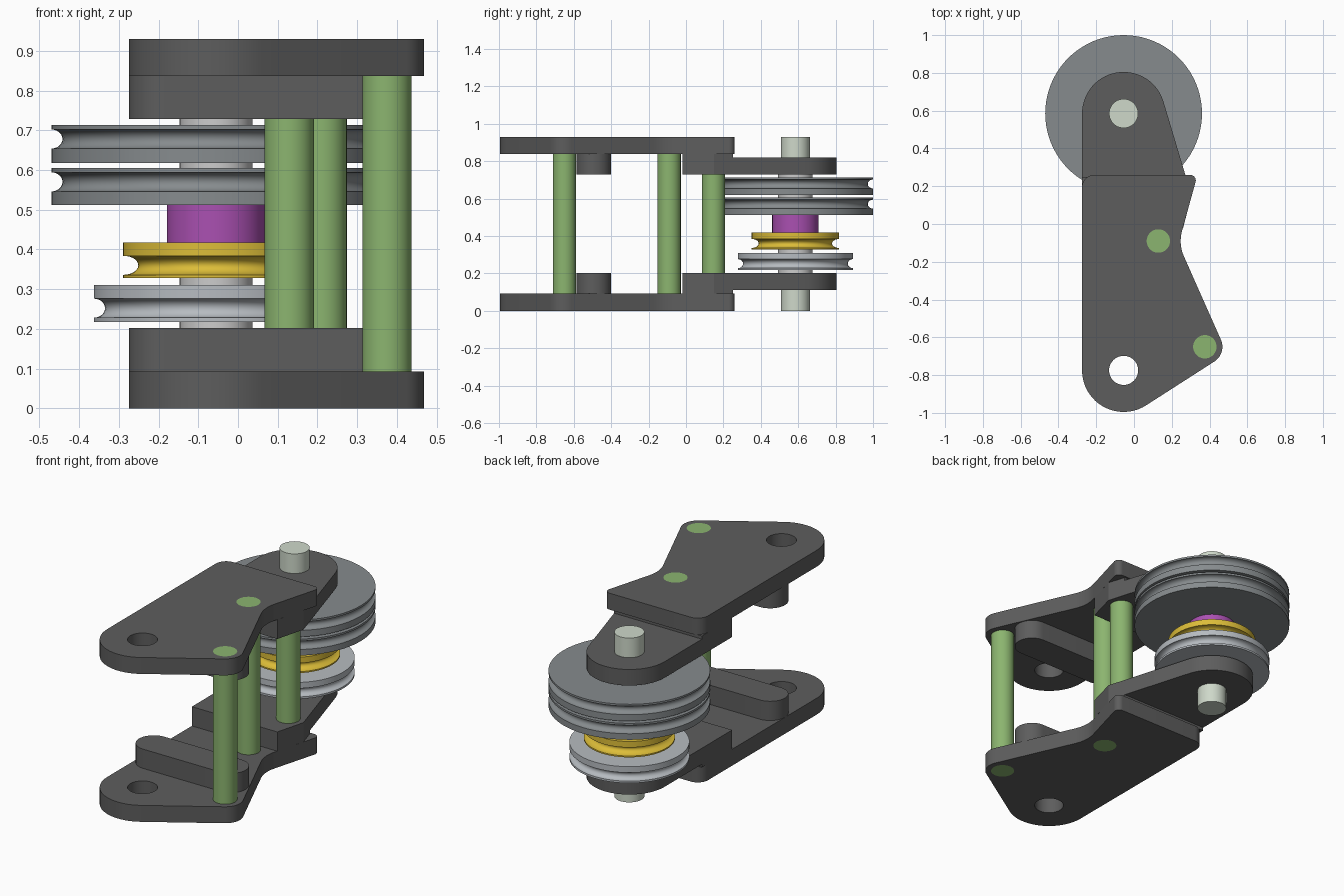
import bpy, bmesh
from math import sin, cos, pi, atan2, sqrt
from mathutils import Vector

if "Cube" in bpy.data.objects:
    bpy.data.objects.remove(bpy.data.objects["Cube"])

H = 0.93                    # overall height
AX, AY = -0.055, 0.585      # pulley axle centre


def material(name, rgb):
    m = bpy.data.materials.new(name)
    m.diffuse_color = (*rgb, 1)
    m.use_nodes = True
    m.node_tree.nodes["Principled BSDF"].inputs["Base Color"].default_value = m.diffuse_color
    return m


DARK = material("dark_grey", (0.11, 0.11, 0.11))
GREEN = material("green", (0.26, 0.46, 0.16))
PALE = material("pale_green", (0.62, 0.69, 0.59))
MID = material("mid_grey", (0.24, 0.26, 0.27))
LIGHT = material("light_grey", (0.47, 0.50, 0.53))
YELLOW = material("yellow", (0.72, 0.51, 0.04))
PURPLE = material("purple", (0.40, 0.08, 0.44))


def finish(name, bm, mat):
    bmesh.ops.remove_doubles(bm, verts=bm.verts, dist=1e-5)
    bmesh.ops.recalc_face_normals(bm, faces=bm.faces)
    me = bpy.data.meshes.new(name)
    bm.to_mesh(me)
    bm.free()
    ob = bpy.data.objects.new(name, me)
    bpy.context.collection.objects.link(ob)
    if mat:
        me.materials.append(mat)
    return ob


def circle(x, y, r, n=48):
    return [(x + r * cos(2 * pi * i / n), y + r * sin(2 * pi * i / n)) for i in range(n)]


def belt(circles):
    """Counter-clockwise outline tangent to circles; negative radius = concave arc."""
    n = len(circles)
    normals = []
    for i in range(n):
        x1, y1, r1 = circles[i]
        x2, y2, r2 = circles[(i + 1) % n]
        d = Vector((x2 - x1, y2 - y1))
        k = (r1 - r2) / d.length
        d.normalize()
        normals.append(d * k + Vector((d.y, -d.x)) * sqrt(max(0, 1 - k * k)))
    pts = []
    for i, (x, y, r) in enumerate(circles):
        if r == 0:
            pts.append((x, y))
            continue
        a = atan2(normals[i - 1].y, normals[i - 1].x)
        b = atan2(normals[i].y, normals[i].x)
        turn = (b - a + pi) % (2 * pi) - pi
        if r > 0 and turn < 0:
            turn += 2 * pi
        steps = max(4, int(abs(turn) / 0.1))
        for s in range(steps + 1):
            t = a + turn * s / steps
            pts.append((x + r * cos(t), y + r * sin(t)))
    return pts


def prism(name, loops, z0, z1, mat):
    """Extrude an outline (with optional hole loops) from z0 to z1."""
    bm = bmesh.new()
    edges = []
    for loop in loops:
        vs = [bm.verts.new((x, y, z0)) for x, y in loop]
        edges += [bm.edges.new((vs[i - 1], vs[i])) for i in range(len(vs))]
    bmesh.ops.triangle_fill(bm, edges=edges, use_beauty=True, use_dissolve=False)
    ext = bmesh.ops.extrude_face_region(bm, geom=bm.faces[:], use_keep_orig=True)
    top = [v for v in ext["geom"] if isinstance(v, bmesh.types.BMVert)]
    bmesh.ops.translate(bm, verts=top, vec=(0, 0, z1 - z0))
    return finish(name, bm, mat)


def lathe(name, profile, mat, n=80):
    """Revolve a closed (radius, z) profile around the axle."""
    bm = bmesh.new()
    rings = [[bm.verts.new((AX + r * c, AY + r * s, z)) for r, z in profile]
             for c, s in ((cos(2 * pi * i / n), sin(2 * pi * i / n)) for i in range(n))]
    for i in range(n):
        a, b = rings[i - 1], rings[i]
        for j in range(len(profile)):
            bm.faces.new((a[j - 1], b[j - 1], b[j], a[j]))
    return finish(name, bm, mat)


def pulley(name, r, z0, z1, groove_z, groove_r, depth, mat):
    """Disc with a round rope groove in its rim."""
    groove = [(r - depth * cos(t), groove_z + groove_r * sin(t))
              for t in (-pi / 2 + pi * i / 14 for i in range(15))]
    lathe(name, [(0.077, z0), (r, z0)] + groove + [(r, z1), (0.077, z1)], mat)


# Outlines of the side frames
posts = {"front_post": (0.375, -0.65), "middle_post": (0.129, -0.09)}
PR = 0.062
plate = belt([(-0.055, -0.775, 0.22), (0.375, -0.65, 0.093), (0.447, -0.09, -0.2),
              (0.297, 0.23, 0.03), (-0.21, 0.195, 0.065)])
holes = [circle(-0.055, -0.775, 0.077)] + [circle(x, y, PR) for x, y in posts.values()]
bar = belt([(-0.182, -0.493, 0.093), (0.30, -0.493, 0.093)])
block = [(-0.275, -0.02), (0.26, -0.02), (0.305, 0.15), (0.275, 0.25), (-0.275, 0.25)]
arm = belt([(-0.275, 0.25, 0), (0.275, 0.25, 0), (AX, AY, 0.22)])

# Lower frame and its mirrored upper frame
for side, flip in (("lower", False), ("upper", True)):
    for part, loops, z0, z1 in (("plate", [plate] + holes, 0, 0.093),
                                ("stiffener_bar", [bar], 0.093, 0.202),
                                ("arm_block", [block], 0.093, 0.202),
                                ("pulley_arm", [arm], 0.111, 0.202)):
        if flip:
            z0, z1 = H - z1, H - z0
        prism(f"{side}_{part}", loops, z0, z1, DARK)

# Spacer posts and axle
for name, (x, y) in posts.items():
    prism(name, [circle(x, y, PR)], 0, H, GREEN)
prism("rear_post", [circle(0.212, 0.147, PR)], 0.2, H - 0.2, GREEN)
prism("axle", [circle(AX, AY, 0.077)], 0, H, PALE)

# Pulley stack
pulley("large_pulley_upper", 0.415, 0.618, 0.713, 0.678, 0.024, 0.028, MID)
pulley("large_pulley_lower", 0.415, 0.512, 0.605, 0.570, 0.024, 0.028, MID)
pulley("yellow_pulley", 0.234, 0.328, 0.418, 0.360, 0.024, 0.038, YELLOW)
pulley("small_pulley", 0.308, 0.217, 0.310, 0.252, 0.024, 0.028, LIGHT)
lathe("purple_spacer", [(0.077, 0.418), (0.124, 0.418), (0.124, 0.512), (0.077, 0.512)], PURPLE)

# Thin washers between the pulleys
for i, (z0, z1) in enumerate(((0.202, 0.217), (0.310, 0.328), (0.605, 0.618), (0.713, 0.728))):
    lathe(f"washer_{i + 1}", [(0.077, z0), (0.092, z0), (0.092, z1), (0.077, z1)], None, 48)

# Smooth curved walls, keep edges crisp
bpy.ops.object.select_all(action='SELECT')
bpy.context.view_layer.objects.active = bpy.data.objects["axle"]
bpy.ops.object.shade_smooth_by_angle(angle=0.5)
